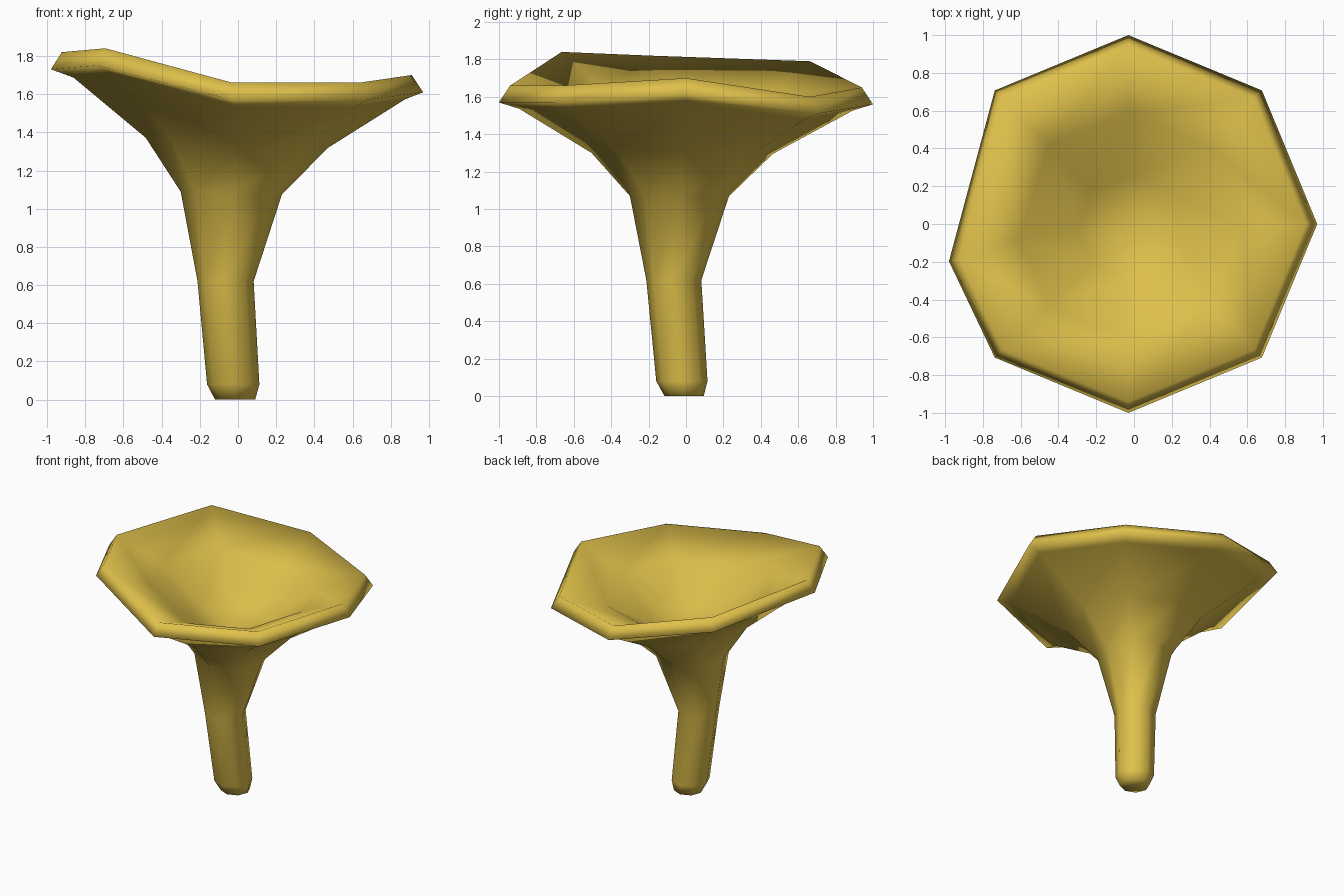
import bpy, bmesh, math

if "Cube" in bpy.data.objects:
    bpy.data.objects.remove(bpy.data.objects["Cube"])

# one flat colour for the whole mushroom
gold = bpy.data.materials.new("golden yellow")
gold.diffuse_color = (0.74, 0.53, 0.07, 1)
gold.use_nodes = True
gold.node_tree.nodes["Principled BSDF"].inputs["Base Color"].default_value = gold.diffuse_color

# rim heights per side: right, back right, back, back left, left, front left, front, front right
RIM = [1.70, 1.60, 1.65, 1.79, 1.82, 1.84, 1.66, 1.66]

# rings: centre x, centre y, radius, height, share of the rim waviness
RINGS = [
    # stem
    (-0.015, -0.01, 0.105, 0.0, 0),
    (-0.025, -0.022, 0.137, 0.08, 0),
    (-0.065, -0.065, 0.147, 0.62, 0),
    (-0.035, -0.035, 0.265, 1.07, 0.12),
    # flaring underside
    (-0.015, -0.02, 0.485, 1.30, 0.45),
    (-0.015, 0.0, 0.89, 1.535, 0.95),
    # rim
    (-0.03, 0.0, 1.0, 1.57, 1),
    (-0.03, 0.0, 0.94, 1.66, 1),
    # inside of the funnel: gentle shelf, then the bowl
    (-0.03, -0.01, 0.60, 1.53, 0.6),
    (-0.03, -0.02, 0.27, 1.33, 0.2),
]

bm = bmesh.new()
loops = []
for cx, cy, r, z, wave in RINGS:
    loop = []
    for i in range(8):
        a = i * math.pi / 4
        rr = r
        if i == 4 and wave > 0.3:        # left corner is pulled to the front
            a += 0.205 * wave
            rr = r * 0.97
        loop.append(bm.verts.new((cx + rr * math.cos(a), cy + rr * math.sin(a),
                                  z + wave * (RIM[i] - 1.66))))
    loops.append(loop)

for lo, hi in zip(loops, loops[1:]):
    for i in range(8):
        j = (i + 1) % 8
        bm.faces.new((lo[i], lo[j], hi[j], hi[i]))

# stem bottom and funnel bottom
bm.faces.new(loops[0][::-1])
tip = bm.verts.new((-0.04, -0.03, 1.24))
for i in range(8):
    bm.faces.new((loops[-1][i], loops[-1][(i + 1) % 8], tip))

bmesh.ops.recalc_face_normals(bm, faces=bm.faces)
for f in bm.faces:
    f.smooth = True
mesh = bpy.data.meshes.new("funnel_mushroom")
bm.to_mesh(mesh)
bm.free()
mesh.materials.append(gold)
obj = bpy.data.objects.new("funnel_mushroom", mesh)
bpy.context.collection.objects.link(obj)
